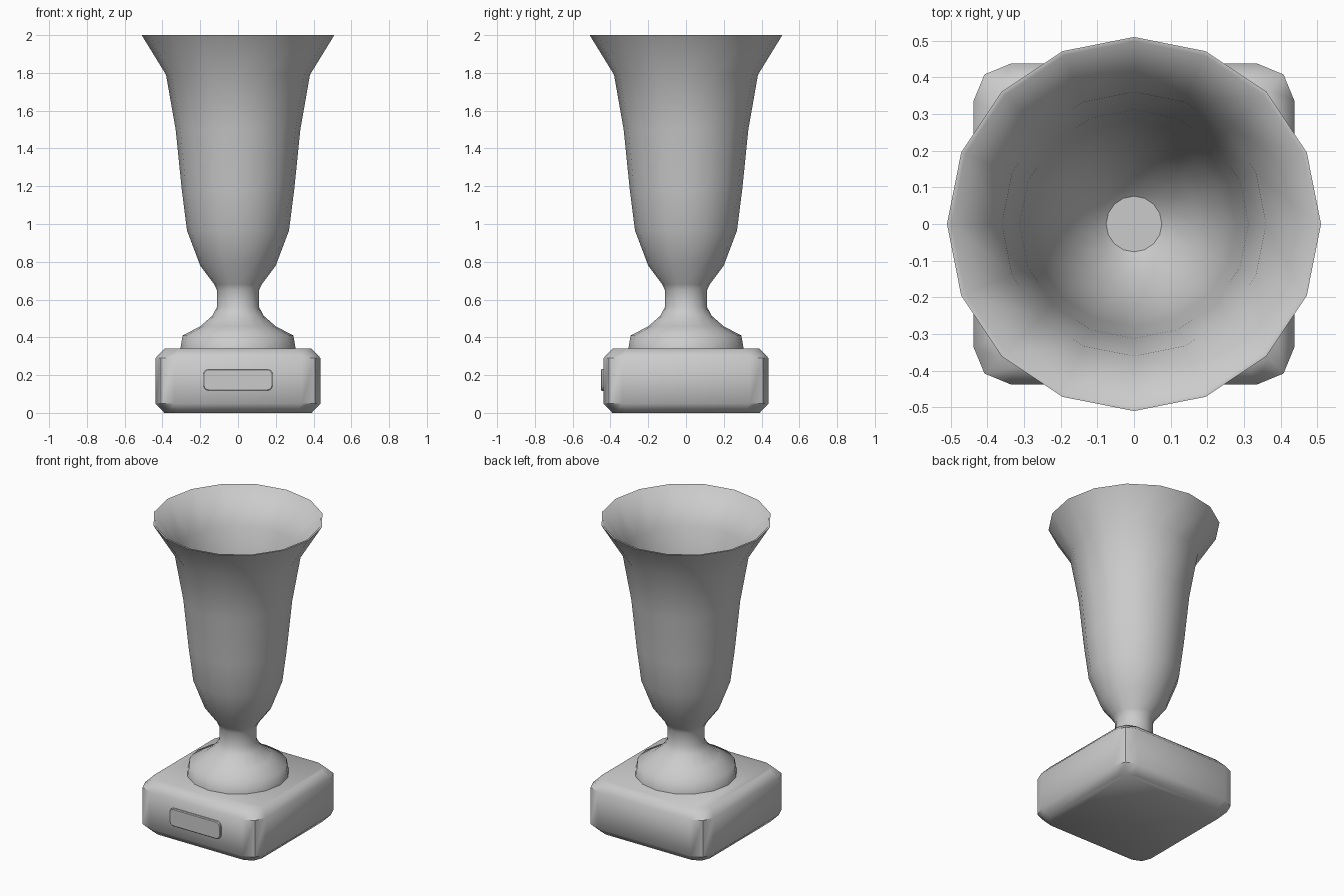
import bpy, bmesh, math

cube = bpy.data.objects.get("Cube")
if cube:
    bpy.data.objects.remove(cube, do_unlink=True)

GREY = (0.6, 0.6, 0.6, 1)
metal = bpy.data.materials.new("plain_grey")
metal.use_nodes = True
metal.diffuse_color = GREY
metal.node_tree.nodes["Principled BSDF"].inputs["Base Color"].default_value = GREY


def finish(name, bm, angle):
    """Turn a bmesh into a named object, smooth below the given angle."""
    bmesh.ops.recalc_face_normals(bm, faces=bm.faces)
    mesh = bpy.data.meshes.new(name)
    bm.to_mesh(mesh)
    bm.free()
    mesh.materials.append(metal)
    obj = bpy.data.objects.new(name, mesh)
    bpy.context.collection.objects.link(obj)
    bpy.ops.object.select_all(action="DESELECT")
    obj.select_set(True)
    bpy.context.view_layer.objects.active = obj
    bpy.ops.object.shade_smooth_by_angle(angle=math.radians(angle))
    return obj


def bridge(bm, loops):
    """Join successive closed rings of vertices with quads."""
    for a, b in zip(loops, loops[1:]):
        n = len(a)
        for i in range(n):
            j = (i + 1) % n
            bm.faces.new((a[i], a[j], b[j], b[i]))


def lathe(name, profile, angle, sides=16):
    bm = bmesh.new()
    loops = []
    for r, z in profile:
        loops.append([bm.verts.new((r * math.cos(math.tau * i / sides),
                                    r * math.sin(math.tau * i / sides), z))
                      for i in range(sides)])
    bridge(bm, loops)
    return finish(name, bm, angle)


def rounded_rect(half_w, half_h, radius, steps):
    """Corner-rounded rectangle outline, counter-clockwise."""
    points = []
    for q, (sx, sy) in enumerate(((1, 1), (-1, 1), (-1, -1), (1, -1))):
        for s in range(steps + 1):
            a = math.pi / 2 * (q + s / steps)
            points.append((sx * (half_w - radius) + radius * math.cos(a),
                           sy * (half_h - radius) + radius * math.sin(a)))
    return points


def slab(name, layers, place, angle):
    """Stack outlines (points, depth) into a closed solid."""
    bm = bmesh.new()
    loops = [[bm.verts.new(place(u, v, d)) for u, v in pts] for pts, d in layers]
    bridge(bm, loops)
    bm.faces.new(loops[0])
    bm.faces.new(loops[-1])
    return finish(name, bm, angle)


# Flared cup, narrow stem and domed foot in one turned shell
outer = [(0.305, 0.34), (0.293, 0.41), (0.2, 0.458), (0.135, 0.515),
         (0.112, 0.56), (0.112, 0.65), (0.125, 0.68), (0.2, 0.78),
         (0.27, 0.965), (0.298, 1.185), (0.33, 1.5), (0.381, 1.79), (0.51, 2)]
inner = [(0.498, 2), (0.36, 1.79), (0.312, 1.5), (0.28, 1.185),
         (0.25, 0.97), (0.18, 0.79), (0.105, 0.69), (0.076, 0.665)]
lathe("cup_and_foot", outer + inner, 65)

# Flat floor inside the cup
bm = bmesh.new()
bmesh.ops.create_circle(bm, cap_ends=True, segments=16, radius=0.076)
bmesh.ops.translate(bm, verts=bm.verts, vec=(0, 0, 0.665))
finish("cup_floor", bm, 30)

# Square plinth with rounded corners and chamfered top and bottom
body = rounded_rect(0.437, 0.437, 0.1, 2)
cap = rounded_rect(0.39, 0.39, 0.08, 2)
slab("plinth", [(cap, 0), (body, 0.05), (body, 0.29), (cap, 0.34)],
     lambda u, v, d: (u, v, d), 44)

# Raised blank plate on the front of the plinth
plate = rounded_rect(0.185, 0.058, 0.03, 4)
plate_face = rounded_rect(0.18, 0.053, 0.026, 4)
slab("front_plate", [(plate, -0.43), (plate, -0.446), (plate_face, -0.45)],
     lambda u, v, d: (u, d, v + 0.175), 35)
